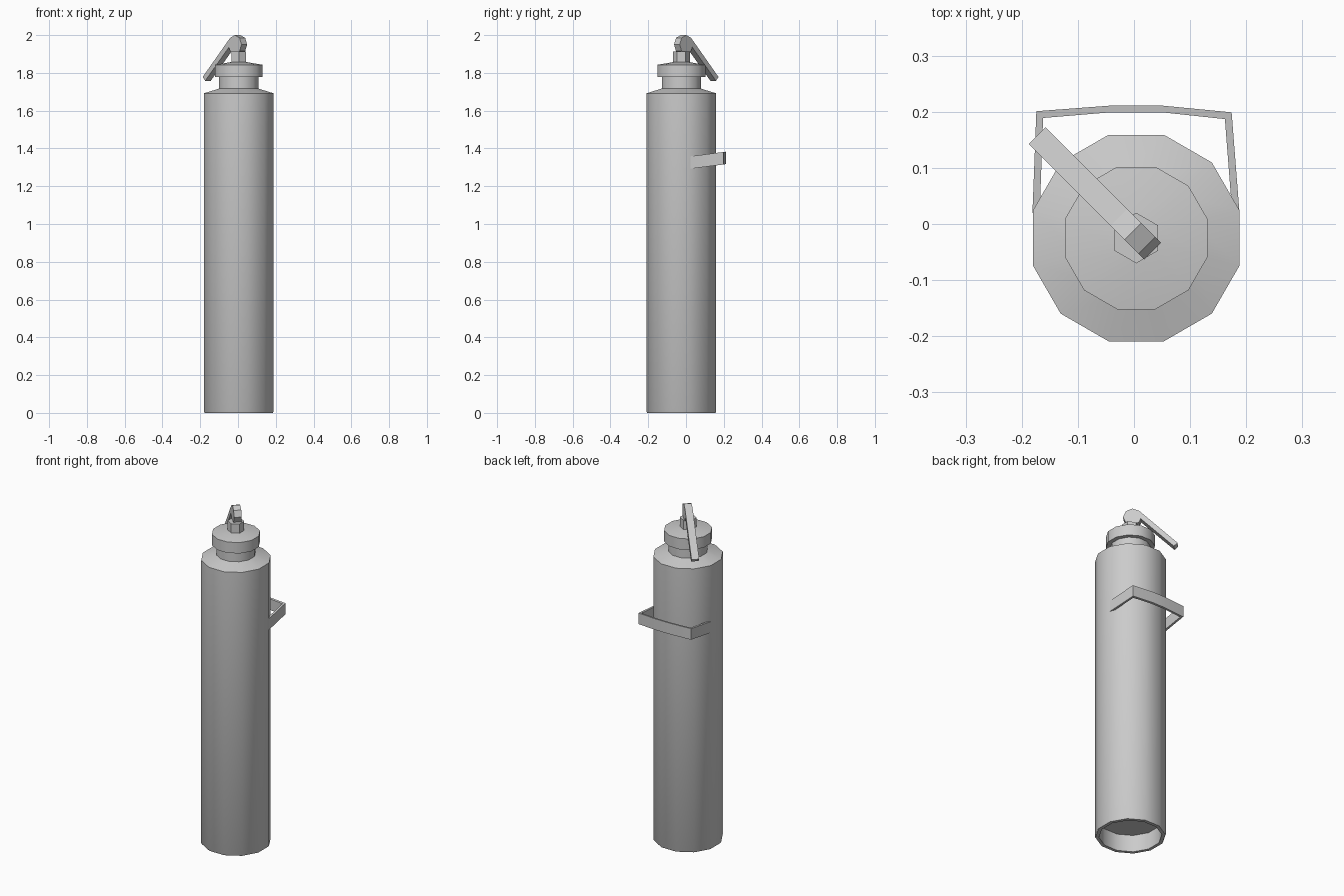
import bpy, bmesh, math
from mathutils import Vector

old = bpy.data.objects.get("Cube")
if old:
    bpy.data.objects.remove(old, do_unlink=True)

grey = bpy.data.materials.new("plain grey")
grey.use_nodes = True
COLOUR = (0.6, 0.6, 0.6, 1)
grey.diffuse_color = COLOUR
grey.node_tree.nodes["Principled BSDF"].inputs["Base Color"].default_value = COLOUR

CX, CY = 0.004, -0.025      # axis of the cylinder


def finish(name, bm, angle=35):
    bmesh.ops.recalc_face_normals(bm, faces=bm.faces)
    mesh = bpy.data.meshes.new(name)
    bm.to_mesh(mesh)
    bm.free()
    mesh.materials.append(grey)
    obj = bpy.data.objects.new(name, mesh)
    bpy.context.collection.objects.link(obj)
    bpy.ops.object.select_all(action='DESELECT')
    obj.select_set(True)
    bpy.context.view_layer.objects.active = obj
    bpy.ops.object.shade_smooth_by_angle(angle=math.radians(angle))
    return obj


def lathe(name, profile, sides, turn):
    """Stack of polygon rings (radius, z), closed at both ends."""
    bm = bmesh.new()
    rings = []
    for r, z in profile:
        angles = [turn + 2 * math.pi * i / sides for i in range(sides)]
        rings.append([bm.verts.new((CX + r * math.cos(a), CY + r * math.sin(a), z))
                      for a in angles])
    for a, b in zip(rings, rings[1:]):
        for i in range(sides):
            j = (i + 1) % sides
            bm.faces.new((a[i], a[j], b[j], b[i]))
    bm.faces.new(rings[0])
    bm.faces.new(rings[-1])
    return finish(name, bm)


def prism(name, points, offset):
    """Extrude a flat outline along an offset."""
    bm = bmesh.new()
    face = bm.faces.new([bm.verts.new(p) for p in points])
    new = bmesh.ops.extrude_face_region(bm, geom=[face])["geom"]
    verts = [v for v in new if isinstance(v, bmesh.types.BMVert)]
    bmesh.ops.translate(bm, vec=offset, verts=verts)
    return finish(name, bm, 20)


# Cylinder body: recessed base, straight wall, sloped shoulder, neck
TWIST = math.radians(15)
lathe("cylinder_body", [(0.168, 0.10), (0.168, 0.0), (0.187, 0.0), (0.1905, 0.006),
                        (0.1905, 1.692), (0.107, 1.717), (0.107, 1.79)], 12, TWIST)
# Cap with a slightly sloped top, and the hexagonal stem
lathe("cap", [(0.10, 1.778), (0.1315, 1.778), (0.1315, 1.843), (0.045, 1.857)], 12, TWIST)
lathe("hex_stem", [(0.045, 1.85), (0.045, 1.912)], 6, math.radians(30))

# Octagonal pivot and diagonal lever, drawn in a plane along the lever
U = Vector((-1, 1, 0)).normalized()
V = Vector((1, 1, 0)).normalized()
PIVOT = Vector((-0.002, -0.013, 0))
WIDTH = 0.042


def lever_plane(u, z):
    return PIVOT + U * u + Vector((0, 0, z)) - V * (WIDTH / 2)


octagon = [lever_plane(0.05 * math.cos(i * math.pi / 4), 1.95 + 0.05 * math.sin(i * math.pi / 4))
           for i in range(8)]
prism("pivot", octagon, V * WIDTH)
arm = [(0.0354, 1.9854), (0.241, 1.778), (0.222, 1.758), (0.043, 1.937), (0.03, 1.95)]
prism("lever", [lever_plane(u, z) for u, z in arm], V * WIDTH)

# Bent strap behind the body, tilted up towards the back
outer = [(-0.181, 0.02), (-0.174, 0.201), (-0.042, 0.211), (0.05, 0.211), (0.174, 0.199), (0.188, 0.02)]
inner = [(-0.168, 0.02), (-0.162, 0.189), (-0.042, 0.199), (0.05, 0.199), (0.162, 0.187), (0.175, 0.02)]


def strap_point(p):
    return Vector((p[0], p[1], 1.292 + 0.13 * (p[1] - 0.02)))


bm = bmesh.new()
columns = []
for o, i in zip(outer, inner):
    low = [strap_point(o), strap_point(i)]
    high = [p + Vector((0, 0, 0.066)) for p in low]
    columns.append([bm.verts.new(p) for p in (low[0], low[1], high[1], high[0])])
for a, b in zip(columns, columns[1:]):
    for k in range(4):
        n = (k + 1) % 4
        bm.faces.new((a[k], a[n], b[n], b[k]))
bm.faces.new(columns[0])
bm.faces.new(columns[-1])
finish("carry_strap", bm, 20)
